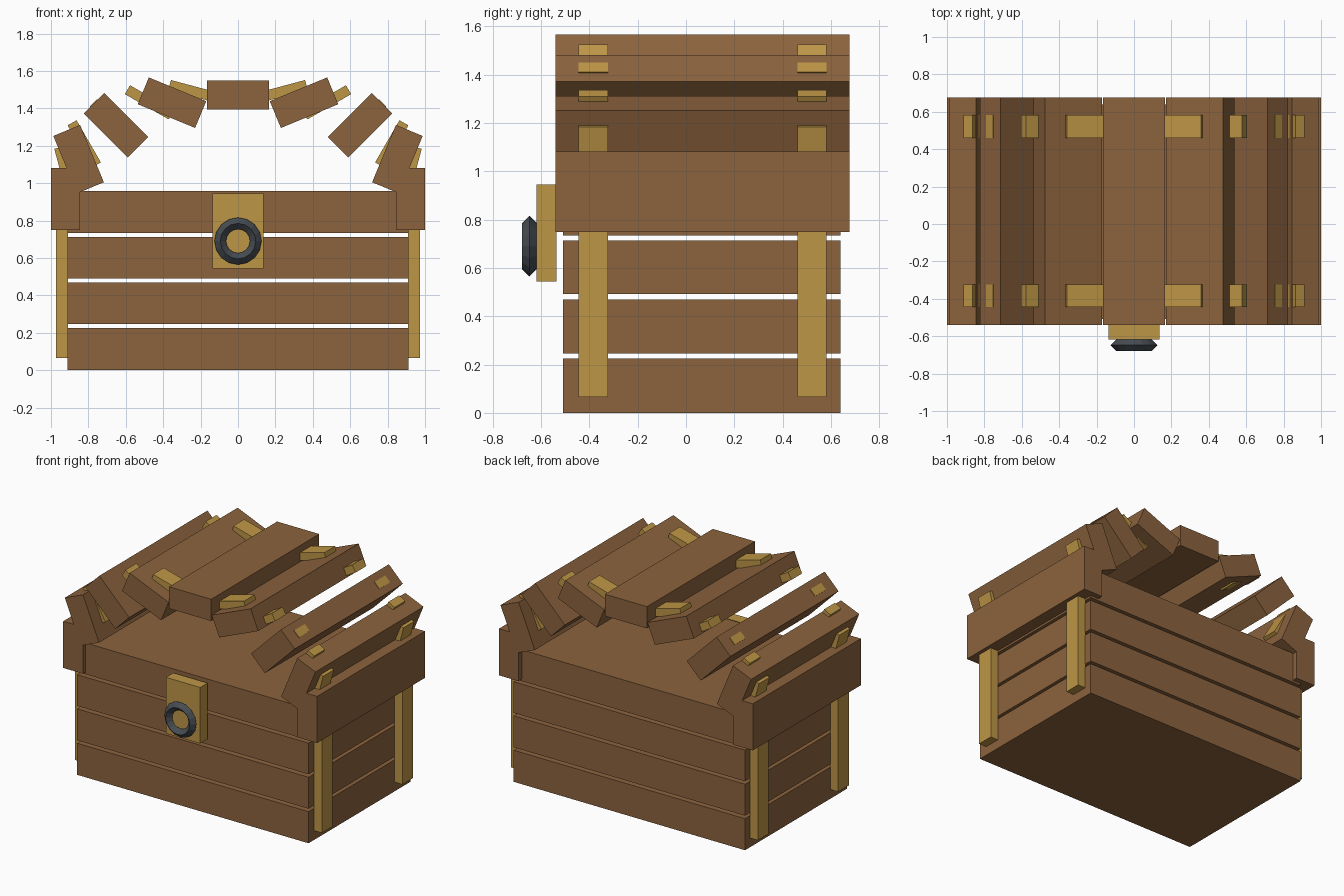
import bpy, math
from mathutils import Matrix, Vector

if "Cube" in bpy.data.objects:
    bpy.data.objects.remove(bpy.data.objects["Cube"])


def material(name, rgb):
    m = bpy.data.materials.new(name)
    m.diffuse_color = (*rgb, 1)
    m.use_nodes = True
    m.node_tree.nodes["Principled BSDF"].inputs["Base Color"].default_value = m.diffuse_color
    return m


WOOD = material("brown wood", (0.262, 0.125, 0.047))
BRASS = material("brass", (0.515, 0.305, 0.061))
IRON = material("dark iron", (0.061, 0.072, 0.084))


def box(name, center, size, mat, tilt=0.0):
    """Box whose long x axis is raised by tilt degrees in the front (xz) plane."""
    bpy.ops.mesh.primitive_cube_add(size=1)
    ob = bpy.context.object
    ob.name = name
    ob.data.transform(Matrix.Diagonal((*size, 1)))
    ob.location = center
    ob.rotation_euler = (0, -math.radians(tilt), 0)
    ob.data.materials.append(mat)
    return ob


# Body: four stacked slabs with open gaps between them
for z0, z1 in ((0, 0.225), (0.246, 0.47), (0.491, 0.713), (0.734, 0.957)):
    box("body_slab", (0, 0.065, (z0 + z1) / 2), (1.824, 1.147, z1 - z0), WOOD)

# Lid: planks spaced along an elliptical arch, each tilted up and outwards
LID_Y, LID_LEN = 0.069, 1.216
for i in range(-4, 5):
    a = i * math.pi / 8
    pos = (0.9225 * math.sin(a), LID_Y, 0.915 + 0.5575 * math.cos(a))
    box("lid_plank", pos, (0.332, LID_LEN, 0.155), WOOD, math.degrees(a))

# Brass fittings: two rows, mirrored left and right
STRAPS = ((0.240, 1.491, 15, 0.26), (0.474, 1.432, 30, 0.27),
          (0.670, 1.327, 45, 0.29), (0.822, 1.210, 60, 0.26),
          (0.922, 1.065, 75, 0.26))
for y in (-0.384, 0.521):
    for s in (-1, 1):
        box("side_batten", (s * 0.9415, y, 0.48), (0.063, 0.121, 0.83), BRASS)
        for x, z, tilt, length in STRAPS:
            box("lid_strap", (s * x, y, z), (length, 0.121, 0.055), BRASS, s * tilt)

# Lock plate and ring
box("lock_plate", (0, -0.577, 0.744), (0.27, 0.083, 0.4), BRASS)
bpy.ops.mesh.primitive_torus_add(major_segments=16, minor_segments=4,
                                 major_radius=0.095, minor_radius=0.031,
                                 location=(0, -0.648, 0.69),
                                 rotation=(math.pi / 2, 0, 0))
ring = bpy.context.object
ring.name = "lock_ring"
ring.data.materials.append(IRON)
